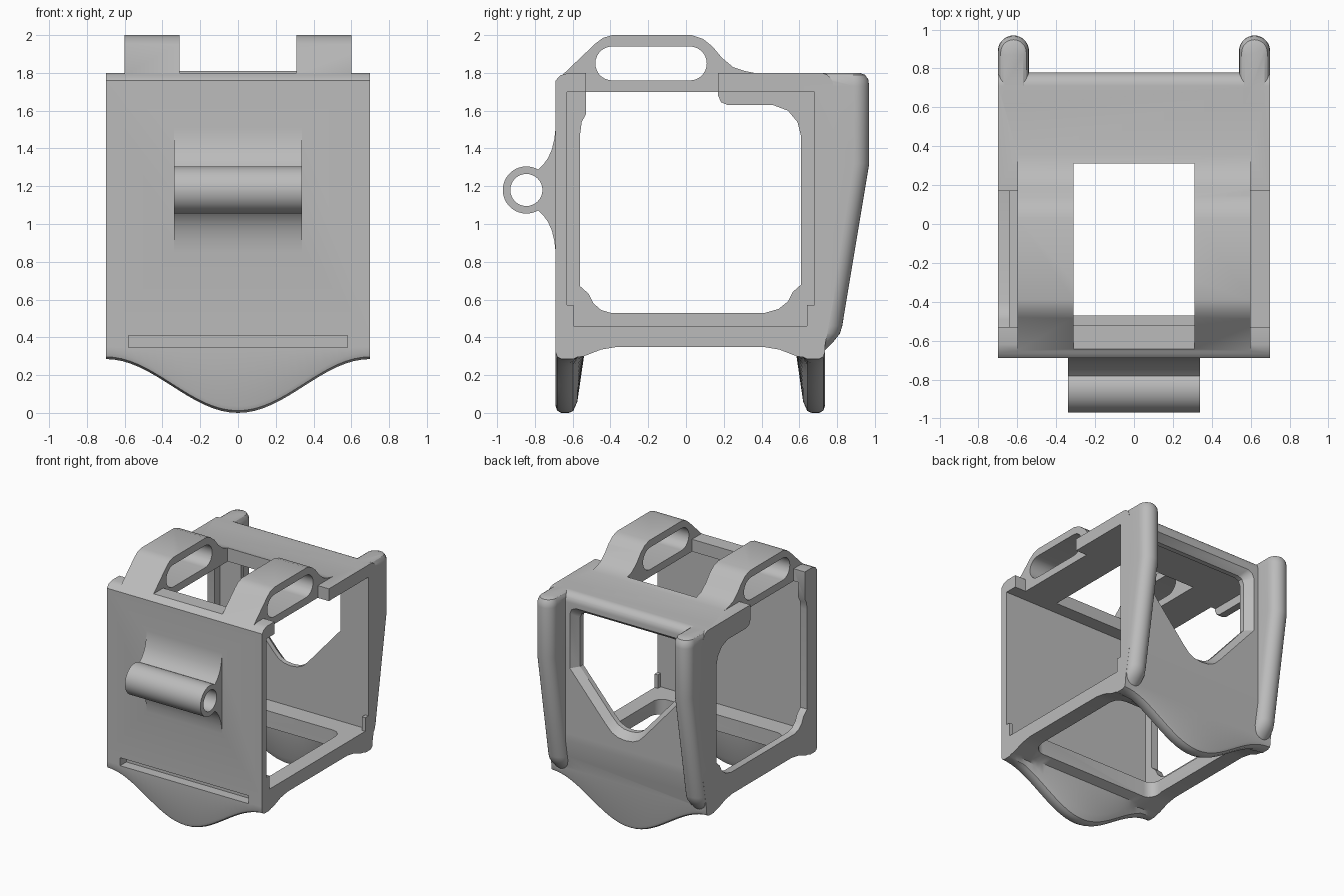
import bpy, bmesh, math

if "Cube" in bpy.data.objects:
    bpy.data.objects.remove(bpy.data.objects["Cube"])

grey = bpy.data.materials.new("plain grey plastic")
grey.diffuse_color = (0.5, 0.5, 0.5, 1)
grey.use_nodes = True
grey.node_tree.nodes["Principled BSDF"].inputs["Base Color"].default_value = grey.diffuse_color


def loft(name, rings):
    """Closed solid skinned through matching rings of points."""
    bm = bmesh.new()
    vs = [[bm.verts.new(p) for p in r] for r in rings]
    n = len(vs[0])
    for a, b in zip(vs, vs[1:]):
        for i in range(n):
            j = (i + 1) % n
            bm.faces.new((a[i], a[j], b[j], b[i]))
    bm.faces.new(vs[0])
    bm.faces.new(vs[-1])
    bmesh.ops.recalc_face_normals(bm, faces=bm.faces)
    me = bpy.data.meshes.new(name)
    bm.to_mesh(me)
    bm.free()
    ob = bpy.data.objects.new(name, me)
    bpy.context.collection.objects.link(ob)
    me.materials.append(grey)
    return ob


def prism(name, pts, a, b, axis='x', grow=1.0, mid=(0, 0)):
    """Outline extruded along an axis, optionally widening at the far end."""
    def put(t, u, v):
        return {'x': (t, u, v), 'y': (u, t, v), 'z': (u, v, t)}[axis]
    far = [(mid[0] + (u - mid[0]) * grow, mid[1] + (v - mid[1]) * grow) for u, v in pts]
    return loft(name, [[put(a, *p) for p in pts], [put(b, *p) for p in far]])


def box(name, x0, x1, y0, y1, z0, z1):
    return prism(name, [(y0, z0), (y1, z0), (y1, z1), (y0, z1)], x0, x1)


def arc(cu, cv, r, a0, a1, n):
    return [(cu + r * math.cos(math.radians(a0 + (a1 - a0) * i / n)),
             cv + r * math.sin(math.radians(a0 + (a1 - a0) * i / n))) for i in range(n + 1)]


def combine(target, other, op):
    m = target.modifiers.new(op, 'BOOLEAN')
    m.operation, m.solver, m.object = op, 'EXACT', other
    bpy.ops.object.select_all(action='DESELECT')
    bpy.context.view_layer.objects.active = target
    target.select_set(True)
    bpy.ops.object.modifier_apply(modifier=m.name)
    bpy.data.objects.remove(other)


# outer block of the case, seen from the side
case = prism("camera_frame", [(-.69, .35), (-.69, 1.76), (-.665, 1.787), (-.62, 1.8)]
             + arc(.71, 1.73, .07, 90, 0, 8) + [(.78, .6), (.735, .35)], -.7, .7)


# wavy skirts under the front and back walls
def skirt(name, back):
    rings = []
    for i in range(33):
        x = -.7 + 1.4 * i / 32
        zb = .285 * (1 - math.cos(math.pi * x / .7)) / 2
        sec = [(-.69, .42), (-.69, zb + .035), (-.682, zb + .012), (-.66, zb), (-.62, zb),
               (-.597, zb + .01 if zb < .27 else zb), (-.575, min(zb + .06, .295)),
               (-.54, .30), (-.45, .335), (-.36, .35), (-.36, .42)]
        rings.append([(x, .045 - y if back else y, z) for y, z in sec])
    return loft(name, rings)


# rounded back pillars, tapering downwards
def pillar(name, cx):
    rings = []
    for z, yb, r in [(1.8, .92, .05), (1.79, .948, .066), (1.765, .965, .078), (1.73, .97, .08),
                     (1.32, .97, .08), (.46, .827, .08), (.42, .815, .08), (.37, .775, .075),
                     (.33, .735, .06)]:
        rings.append([(cx + r, .62, z)] + [(cx + u, v, z) for u, v in arc(0, yb - r, r, 0, 180, 14)]
                     + [(cx - r, .62, z)])
    return loft(name, rings)


# raised handle rail on the roof
rail = prism("handle", [(-.685, 1.72), (-.685, 1.76), (-.48, 1.955), (-.44, 1.985), (-.39, 2.0),
                        (.03, 2.0), (.09, 1.98), (.14, 1.94), (.19, 1.88), (.25, 1.83),
                        (.31, 1.81), (.36, 1.8), (.36, 1.72)], -.6, .6)

# hinge barrel with flared root on the front wall
flare = [(-.66, .335), (-.69, .33), (-.697, .27), (-.71, .215), (-.73, .17), (-.755, .135)]
lug = prism("hinge_barrel", [(y, 1.18 + d) for y, d in flare] + arc(-.845, 1.18, .125, 60, 300, 30)
            + [(y, 1.18 - d) for y, d in reversed(flare)], -.34, .34)

for part in (skirt("front_skirt", False), skirt("back_skirt", True),
             pillar("left_pillar", -.62), pillar("right_pillar", .62), rail, lug):
    combine(case, part, 'UNION')

# side opening on the left, with a retaining lip
side = [(-.56, .67), (-.515, .63), (-.49, .58), (-.45, .545), (-.40, .53), (.42, .53), (.49, .55),
        (.54, .59), (.565, .64), (.61, .68), (.61, 1.46), (.59, 1.54), (.54, 1.60), (.46, 1.63),
        (.22, 1.63), (.185, 1.645), (.17, 1.68), (.17, 1.9), (-.53, 1.9), (-.53, 1.58),
        (-.552, 1.54), (-.56, 1.48)]
# shield-shaped window in the back wall
half = [(.40, 1.65), (.435, 1.635), (.45, 1.6), (.45, 1.2), (.16, .87), (.11, .82), (.06, .797)]
window = half + [(0, .79)] + [(-x, z) for x, z in reversed(half)]
# rounded floor opening
floor = (arc(.49, .44, .08, 0, 90, 6) + arc(-.49, .44, .08, 90, 180, 6)
         + arc(-.49, -.39, .08, 180, 270, 6) + arc(.49, -.39, .08, 270, 360, 6))
slot = arc(.02, 1.85, .09, -90, 90, 14) + arc(-.39, 1.85, .09, 90, 270, 14)

for cutter in (box("cavity", -.64, .9, -.63, .68, .46, 1.7),
               prism("side_hole", side, -.9, -.6),
               box("right_notch", .6, .9, -.53, .17, 1.6, 1.95),
               prism("handle_slot", slot, -.9, .9),
               box("roof_opening", -.31, .31, -.52, .31, 1.5, 2.2),
               box("handle_gap", -.31, .31, -.9, .31, 1.8, 2.2),
               prism("floor_opening", floor, .2, .6, 'z'),
               box("front_slot", -.58, .58, -.9, -.61, .345, .41),
               prism("back_window", window, .5, 1.1, 'y'),
               prism("window_chamfer", window, .72, .80, 'y', 1.15, (0, 1.25)),
               prism("hinge_hole", arc(-.845, 1.18, .085, 0, 348.75, 31), -.9, .9)):
    combine(case, cutter, 'DIFFERENCE')

# small retaining stops at the open right side
for name, y0, y1 in (("front_stop", -.64, -.595), ("back_stop", .64, .69)):
    combine(case, box(name, .67, .7, y0, y1, .44, .57), 'UNION')

bpy.ops.object.select_all(action='DESELECT')
case.select_set(True)
bpy.context.view_layer.objects.active = case
bpy.ops.object.shade_smooth_by_angle(angle=math.radians(32))
